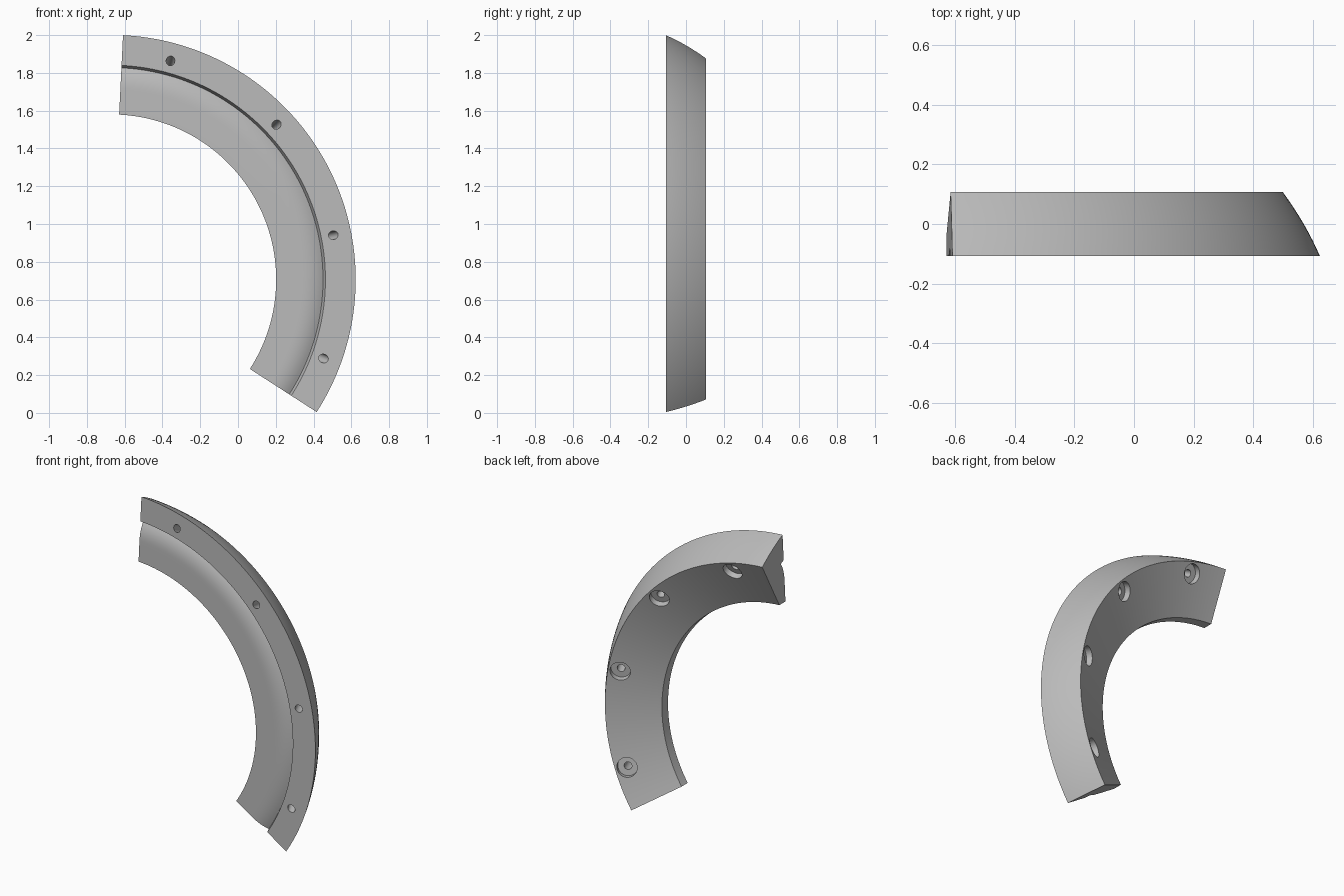
import bpy, bmesh, math
from mathutils import Vector, Matrix

cube = bpy.data.objects.get("Cube")
if cube:
    bpy.data.objects.remove(cube)

CX, CZ = -0.672, 0.706        # arc centre
START, SPAN = 87.2, 120.0     # degrees
HALF = 0.107                  # half thickness
R_OUT, R_BACK, R_IN = 1.295, 1.171, 0.874
Y_IN = -0.045                 # back edge of the narrow inner wall

mat = bpy.data.materials.new("satin grey")
mat.use_nodes = True
mat.diffuse_color = (0.5, 0.5, 0.5, 1)
mat.node_tree.nodes["Principled BSDF"].inputs["Base Color"].default_value = (0.5, 0.5, 0.5, 1)


def make_object(name, bm):
    bmesh.ops.recalc_face_normals(bm, faces=bm.faces)
    mesh = bpy.data.meshes.new(name)
    bm.to_mesh(mesh)
    bm.free()
    mesh.materials.append(mat)
    obj = bpy.data.objects.new(name, mesh)
    bpy.context.collection.objects.link(obj)
    return obj


def place(r, y, degrees):
    a = math.radians(degrees)
    return Vector((CX + r * math.cos(a), y, CZ + r * math.sin(a)))


# Cross-section as (radius, y): bulged outer wall, back slope, inner wall, front with groove
profile = []
for i in range(9):
    t = i / 8
    profile.append((R_OUT + (R_BACK - R_OUT) * t + 0.032 * t * (1 - t), -HALF + 2 * HALF * t))
profile += [(R_IN, Y_IN), (R_IN, -HALF)]
for i in range(9):
    t = i / 8
    profile.append((1.0 + 0.122 * t, -HALF + 0.03 * t ** 2.5))
profile += [(1.135, -HALF)]

# Curved segment swept around the arc centre
bm = bmesh.new()
STEPS = 96
rings = [[bm.verts.new(place(r, y, START - SPAN * s / STEPS)) for r, y in profile]
         for s in range(STEPS + 1)]
n = len(profile)
for a, b in zip(rings, rings[1:]):
    for i in range(n):
        j = (i + 1) % n
        bm.faces.new((a[i], a[j], b[j], b[i]))
bm.faces.new(rings[0])
bm.faces.new(rings[-1])
segment = make_object("ring_segment", bm)

# Screw holes run square to the back slope, each with a wide counterbore
slope = Vector((R_BACK - R_IN, HALF - Y_IN)).normalized()
normal = Vector((-slope.y, slope.x))
front = Vector((1.2, -HALF))
back = front + normal * 0.202


def hole_cutter(name, degrees, radius, start, end):
    p, q = place(start.x, start.y, degrees), place(end.x, end.y, degrees)
    axis = q - p
    bm = bmesh.new()
    matrix = Matrix.Translation((p + q) / 2) @ axis.to_track_quat('Z', 'Y').to_matrix().to_4x4()
    bmesh.ops.create_cone(bm, cap_ends=True, segments=32, radius1=radius, radius2=radius,
                          depth=axis.length, matrix=matrix)
    cutter = make_object(name, bm)
    cutter.hide_render = True
    mod = segment.modifiers.new(name, 'BOOLEAN')
    mod.operation = 'DIFFERENCE'
    mod.solver = 'EXACT'
    mod.object = cutter
    return cutter


cutters = []
for offset in (-47.6, -15.9, 15.9, 47.6):
    angle = START - SPAN / 2 + offset
    cutters.append(hole_cutter("counterbore_cutter", angle, 0.06,
                               back - normal * 0.035, back + normal * 0.06))
    cutters.append(hole_cutter("screw_hole_cutter", angle, 0.023,
                               front - normal * 0.05, back + normal * 0.05))

# Apply the cuts, remove the cutters, shade smooth with sharp edges kept
bpy.ops.object.select_all(action='DESELECT')
bpy.context.view_layer.objects.active = segment
segment.select_set(True)
for mod in list(segment.modifiers):
    bpy.ops.object.modifier_apply(modifier=mod.name)
for cutter in cutters:
    bpy.data.objects.remove(cutter)
bpy.ops.object.shade_smooth_by_angle(angle=math.radians(25))
